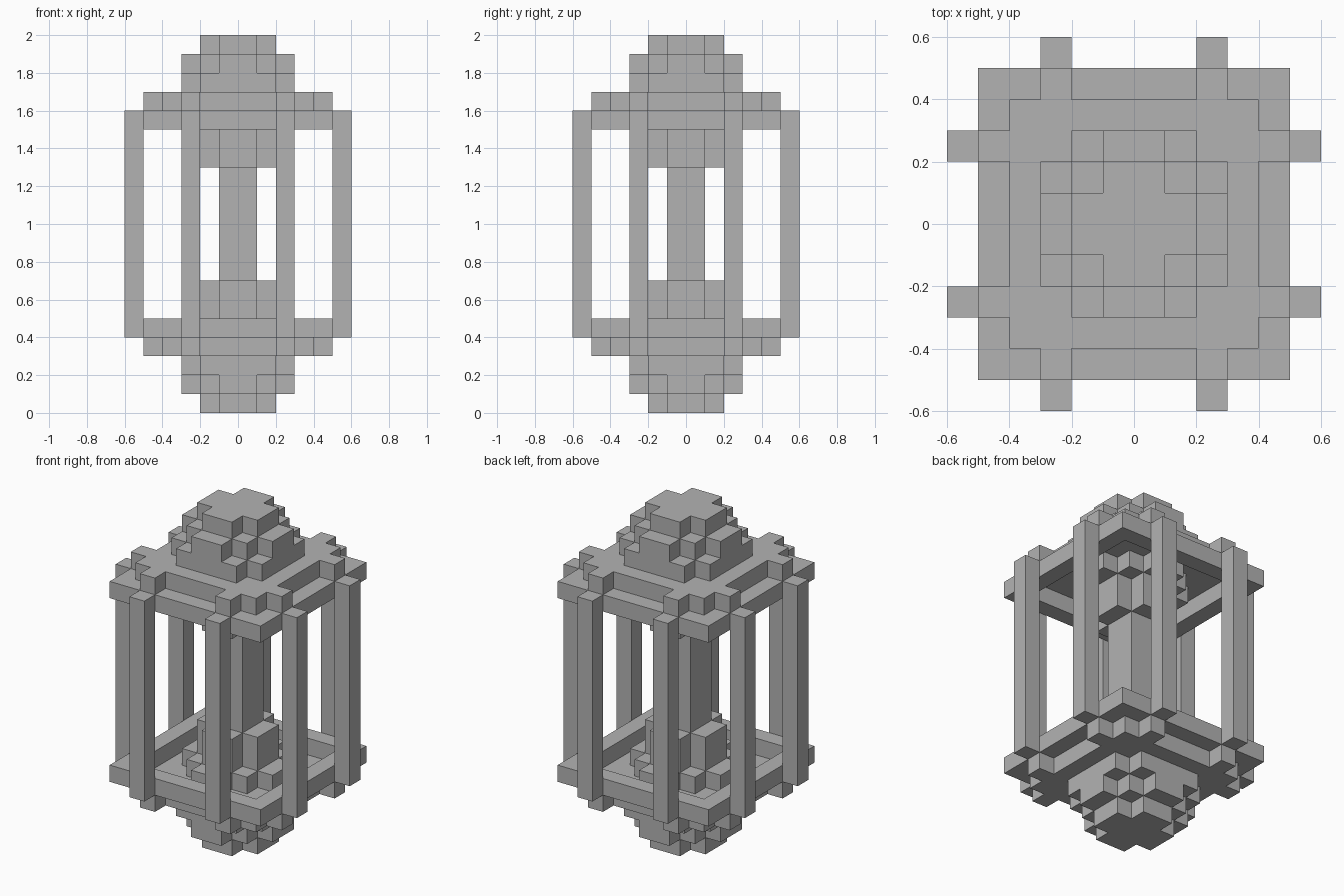
import bpy
import bmesh
from mathutils import Vector

if "Cube" in bpy.data.objects:
    bpy.data.objects.remove(bpy.data.objects["Cube"], do_unlink=True)

UNIT = 0.1      # edge length of one block
HEIGHT = 20     # total height in blocks
REACH = 6       # blocks from the centre to the outermost side

grey = bpy.data.materials.new("stone grey")
grey.use_nodes = True
GREY = (0.45, 0.45, 0.45, 1)
grey.diffuse_color = GREY
grey.node_tree.nodes["Principled BSDF"].inputs["Base Color"].default_value = GREY


def layer(name, inside, bottom, top):
    """Extrude every block whose (nearer, farther) centre offset passes the rule."""
    bm = bmesh.new()
    for i in range(-REACH, REACH):
        for j in range(-REACH, REACH):
            near, far = sorted((abs(i + 0.5), abs(j + 0.5)))
            if inside(near, far):
                corners = ((i, j), (i + 1, j), (i + 1, j + 1), (i, j + 1))
                bm.faces.new([bm.verts.new(Vector((x, y, bottom)) * UNIT) for x, y in corners])
    bmesh.ops.remove_doubles(bm, verts=bm.verts[:], dist=UNIT / 10)
    new = bmesh.ops.extrude_face_region(bm, geom=bm.faces[:])["geom"]
    bmesh.ops.translate(bm, vec=(0, 0, (top - bottom) * UNIT),
                        verts=[v for v in new if isinstance(v, bmesh.types.BMVert)])
    bmesh.ops.dissolve_limit(bm, angle_limit=0.01, verts=bm.verts[:], edges=bm.edges[:])
    bmesh.ops.recalc_face_normals(bm, faces=bm.faces[:])
    mesh = bpy.data.meshes.new(name)
    bm.to_mesh(mesh)
    bm.free()
    mesh.materials.append(grey)
    bpy.context.collection.objects.link(bpy.data.objects.new(name, mesh))


# Plan shapes, all symmetric about both axes and the diagonals
def small_cross(near, far):
    return far < 2 and near < 1


def stepped_cross(near, far):
    return far < 2 or (far < 3 and near < 1)


def notched_square(near, far):
    return far < 3 and near < 2


def plate(near, far):
    return far < 4 or (far < 5 and 2 < near < 3)


def ring(near, far):
    return 4 < far < 5


def posts(near, far):
    return far > 5 and 2 < near < 3


# Layers of the lower half, mirrored to form the upper half
ends = (
    ("cap_tip", small_cross, 0, 1),
    ("cap_middle", stepped_cross, 1, 2),
    ("cap_base", notched_square, 2, 3),
    ("plate", plate, 3, 4),
    ("rim", ring, 4, 5),
    ("core_foot", stepped_cross, 4, 5),
    ("core_collar", small_cross, 5, 7),
)
for name, rule, low, high in ends:
    layer("lower_" + name, rule, low, high)
    layer("upper_" + name, rule, HEIGHT - high, HEIGHT - low)

# Central column and the eight outer posts
layer("core_column", lambda near, far: far < 1, 7, 13)
layer("cage_posts", posts, 4, 16)
